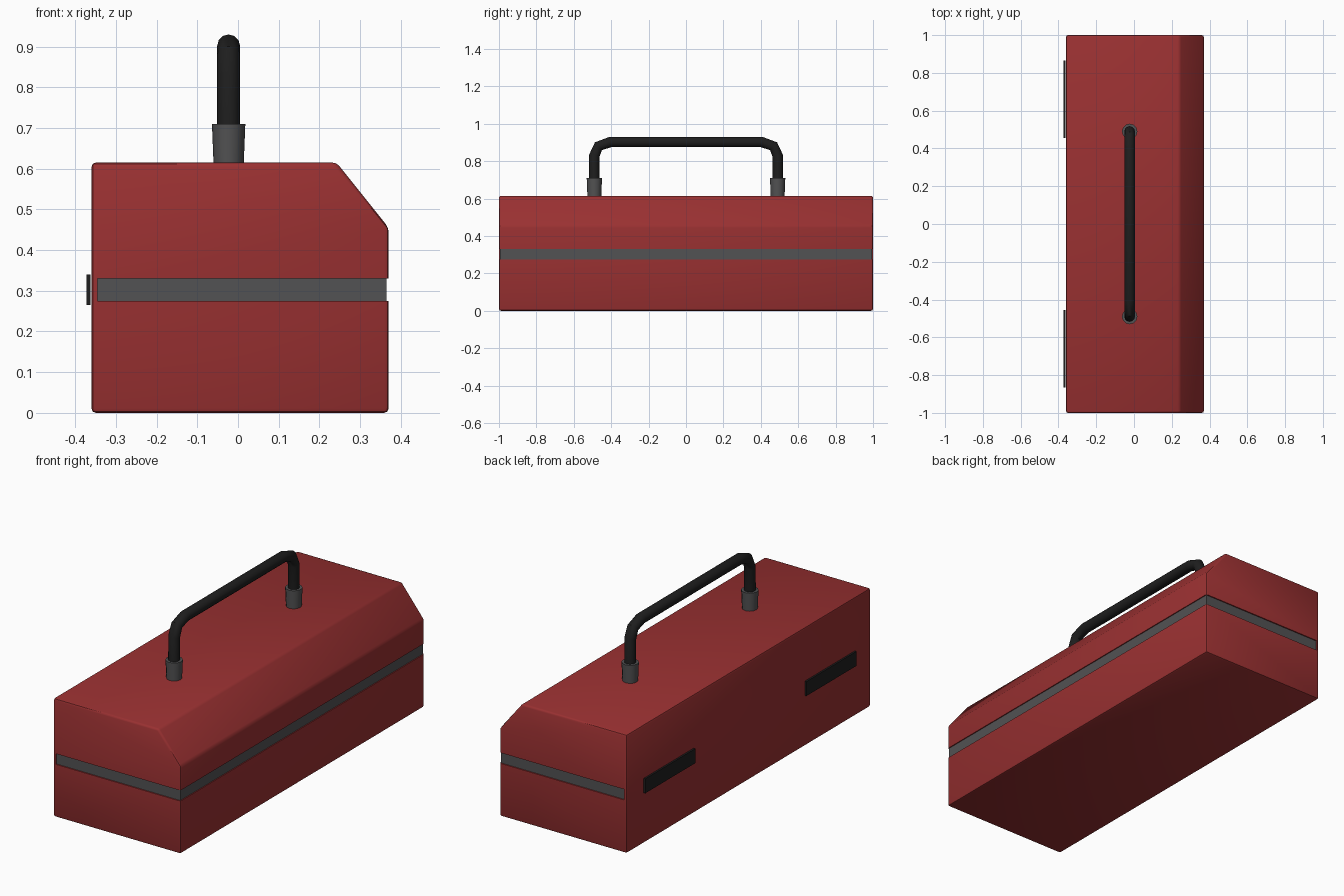
import bpy
import bmesh
import math

cube = bpy.data.objects.get("Cube")
if cube:
    bpy.data.objects.remove(cube, do_unlink=True)


def material(name, rgb):
    m = bpy.data.materials.new(name)
    m.use_nodes = True
    m.diffuse_color = (*rgb, 1)
    m.node_tree.nodes["Principled BSDF"].inputs["Base Color"].default_value = (*rgb, 1)
    return m


RED = material("red paint", (0.32, 0.03, 0.031))
GREY = material("grey metal", (0.085, 0.085, 0.087))
BLACK = material("black rubber", (0.013, 0.013, 0.013))


def activate(ob):
    bpy.ops.object.select_all(action="DESELECT")
    ob.select_set(True)
    bpy.context.view_layer.objects.active = ob


def smooth(ob):
    activate(ob)
    bpy.ops.object.shade_smooth_by_angle(angle=math.radians(40))


def add_mesh(name, bm, mat):
    bmesh.ops.recalc_face_normals(bm, faces=bm.faces[:])
    me = bpy.data.meshes.new(name)
    bm.to_mesh(me)
    bm.free()
    ob = bpy.data.objects.new(name, me)
    bpy.context.collection.objects.link(ob)
    me.materials.append(mat)
    return ob


def box(name, low, high, mat):
    bm = bmesh.new()
    bmesh.ops.create_cube(bm, size=1)
    for v in bm.verts:
        v.co = [l if c < 0 else h for c, l, h in zip(v.co, low, high)]
    return add_mesh(name, bm, mat)


# Case: side profile with a sloped shoulder, extruded along its length
profile = [(-0.36, 0), (0.37, 0), (0.37, 0.455), (0.242, 0.615), (-0.36, 0.615)]
bm = bmesh.new()
end = bm.faces.new([bm.verts.new((x, -1, z)) for x, z in profile])
ext = bmesh.ops.extrude_face_region(bm, geom=[end])["geom"]
bmesh.ops.translate(bm, vec=(0, 2, 0),
                    verts=[g for g in ext if isinstance(g, bmesh.types.BMVert)])
bmesh.ops.recalc_face_normals(bm, faces=bm.faces[:])
bmesh.ops.bevel(bm, geom=bm.edges[:], offset=0.011, segments=2, profile=0.5,
                affect="EDGES")
case = add_mesh("case", bm, RED)

# Seam between lid and base, stopping short of the hinge side
cutter = box("seam_cutter", (-0.345, -1.2, 0.275), (0.6, 1.2, 0.33), RED)
cutter.hide_render = True
mod = case.modifiers.new("seam", "BOOLEAN")
mod.operation = "DIFFERENCE"
mod.solver = "EXACT"
mod.object = cutter
activate(case)
bpy.ops.object.modifier_apply(modifier=mod.name)
bpy.data.objects.remove(cutter, do_unlink=True)
smooth(case)
box("seam_band", (-0.345, -0.994, 0.275), (0.365, 0.994, 0.33), GREY)

# Dark plates on the hinge side and grey handle sockets, one per end
HANDLE_X = -0.023
for side, s in (("front", -1), ("back", 1)):
    y0, y1 = sorted((s * 0.455, s * 0.865))
    box(side + "_hinge_plate", (-0.372, y0, 0.265), (-0.3625, y1, 0.34), BLACK)
    bpy.ops.mesh.primitive_cone_add(vertices=12, radius1=0.037, radius2=0.041,
                                    depth=0.1, location=(HANDLE_X, s * 0.49, 0.66))
    socket = bpy.context.object
    socket.name = side + "_handle_socket"
    socket.data.materials.append(GREY)
    smooth(socket)

# Carrying handle: round tube along a mirrored path
half = [(0.49, 0.64), (0.49, 0.83), (0.468, 0.88), (0.405, 0.902)]
path = [(-y, z) for y, z in half] + half[::-1]
curve = bpy.data.curves.new("handle", "CURVE")
curve.dimensions = "3D"
curve.bevel_depth = 0.028
curve.bevel_resolution = 4
curve.use_fill_caps = True
spline = curve.splines.new("POLY")
spline.points.add(len(path) - 1)
for p, (y, z) in zip(spline.points, path):
    p.co = (HANDLE_X, y, z, 1)
handle = bpy.data.objects.new("handle", curve)
bpy.context.collection.objects.link(handle)
curve.materials.append(BLACK)
activate(handle)
bpy.ops.object.convert(target="MESH")
smooth(bpy.context.object)
